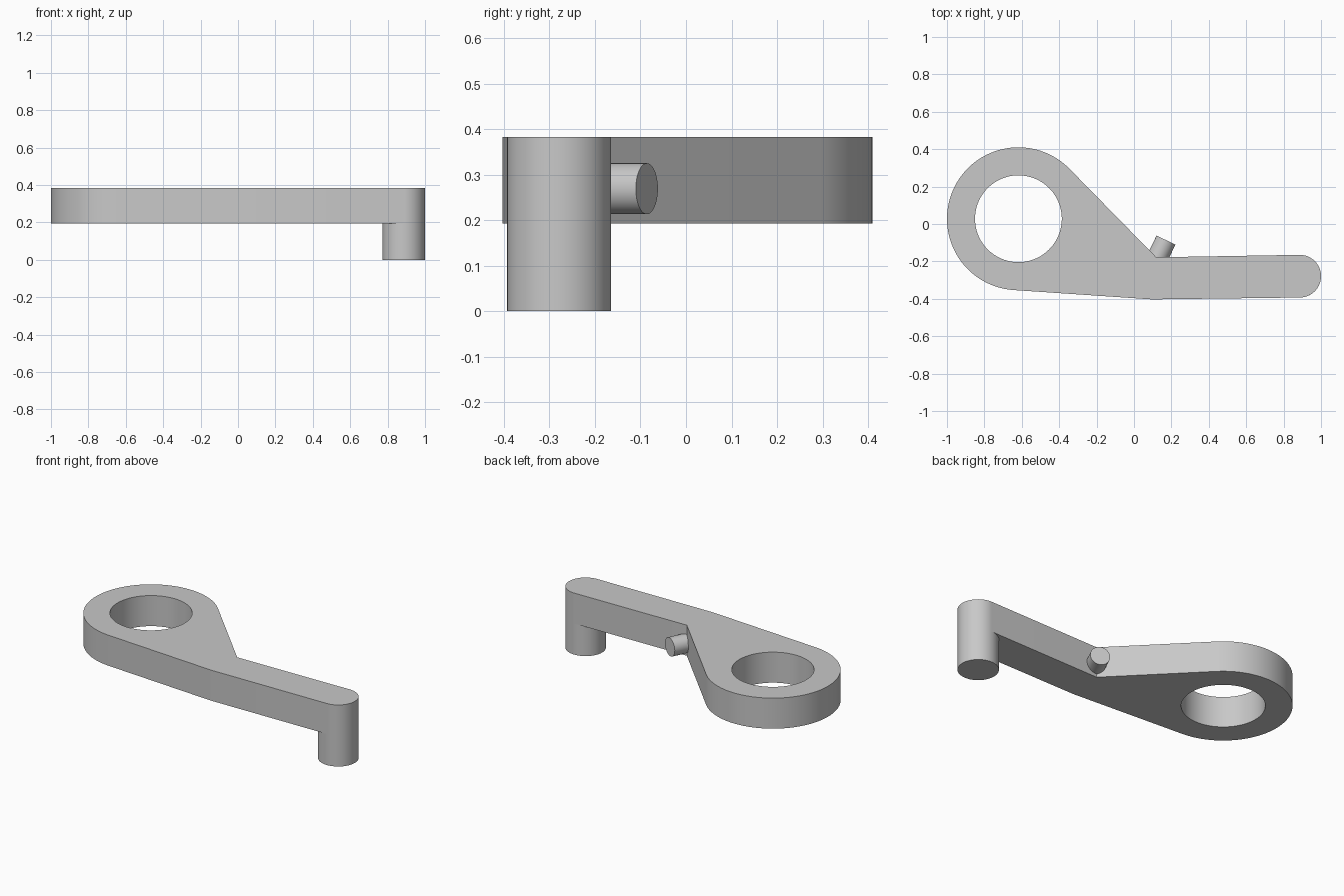
import bpy, bmesh
from math import sin, cos, atan2, acos, hypot, radians, pi
from mathutils import Vector, Matrix

cube = bpy.data.objects.get("Cube")
if cube:
    bpy.data.objects.remove(cube, do_unlink=True)

# Single grey material
grey = bpy.data.materials.new("plain_grey")
grey.use_nodes = True
colour = (0.58, 0.58, 0.58, 1)
grey.diffuse_color = colour
grey.node_tree.nodes["Principled BSDF"].inputs["Base Color"].default_value = colour

BOTTOM, TOP = 0.193, 0.383
RING, RING_R, HOLE_R = Vector((-0.618, 0.028)), 0.382, 0.232
ELBOW = Vector((0.10, -0.289))
PIN, PIN_R = Vector((0.886, -0.279)), 0.114
NOTCH = Vector((0.119, -0.178))


def arc(centre, radius, start, end, steps):
    return [centre + radius * Vector((cos(a), sin(a)))
            for a in (start + (end - start) * i / steps for i in range(steps + 1))]


def lower_tangent(c1, r1, c2, r2):
    """Angle of the normal of the line touching both circles from below."""
    d = c2 - c1
    return atan2(d.y, d.x) - acos((r1 - r2) / d.length)


def finish(bm, name):
    bmesh.ops.recalc_face_normals(bm, faces=bm.faces)
    mesh = bpy.data.meshes.new(name)
    bm.to_mesh(mesh)
    bm.free()
    mesh.materials.append(grey)
    obj = bpy.data.objects.new(name, mesh)
    bpy.context.collection.objects.link(obj)
    bpy.ops.object.select_all(action='DESELECT')
    obj.select_set(True)
    bpy.context.view_layer.objects.active = obj
    bpy.ops.object.shade_smooth_by_angle(angle=radians(30))
    return obj


def rod(name, start, end, radius, sides):
    axis = end - start
    place = Matrix.Translation((start + end) / 2) @ axis.to_track_quat('Z', 'Y').to_matrix().to_4x4()
    bm = bmesh.new()
    bmesh.ops.create_cone(bm, cap_ends=True, segments=sides, radius1=radius,
                          radius2=radius, depth=axis.length, matrix=place)
    return finish(bm, name)


# Lever plate: ring end, bent arm and rounded tip, with a round hole
a_ring = lower_tangent(RING, RING_R, ELBOW, PIN_R)
a_arm = lower_tangent(ELBOW, PIN_R, PIN, PIN_R)
outline = arc(RING, RING_R, radians(44.6), a_ring + 2 * pi, 72)
outline += arc(ELBOW, PIN_R, a_ring, a_arm, 3)
outline += arc(PIN, PIN_R, a_arm, radians(91), 48)
outline.append(NOTCH)
hole = arc(RING, HOLE_R, 0, 2 * pi, 96)[:-1]

bm = bmesh.new()
for loop in (outline, hole):
    verts = [bm.verts.new((p.x, p.y, BOTTOM)) for p in loop]
    for i, v in enumerate(verts):
        bm.edges.new((verts[i - 1], v))
bmesh.ops.triangle_fill(bm, edges=bm.edges[:], use_beauty=True, normal=(0, 0, 1))
raised = bmesh.ops.extrude_face_region(bm, geom=bm.faces[:])["geom"]
bmesh.ops.translate(bm, vec=(0, 0, TOP - BOTTOM),
                    verts=[g for g in raised if isinstance(g, bmesh.types.BMVert)])
finish(bm, "lever_plate")

# Pin hanging below the tip of the arm
rod("tip_pin", Vector((PIN.x, PIN.y, 0)), Vector((PIN.x, PIN.y, BOTTOM)), PIN_R, 96)

# Short peg sticking out of the notch
peg_end = Vector((0.171, -0.086, 0.269))
rod("side_peg", peg_end - 0.2 * Vector((0.433, 0.901, 0)), peg_end, 0.056, 48)
